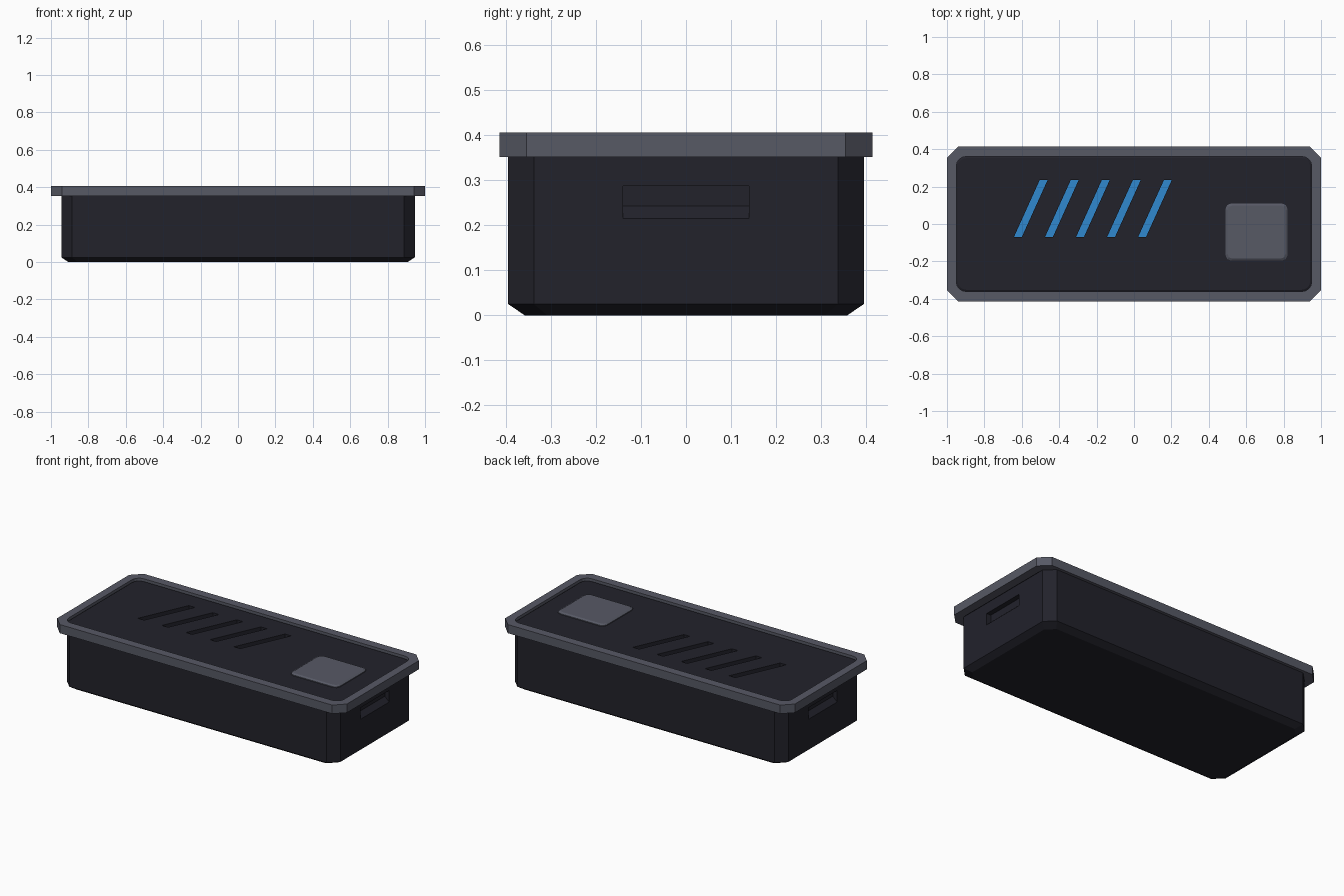
import bpy, bmesh, math
from mathutils import Vector

if "Cube" in bpy.data.objects:
    bpy.data.objects.remove(bpy.data.objects["Cube"])


def material(name, rgb):
    m = bpy.data.materials.new(name)
    m.diffuse_color = (*rgb, 1)
    m.use_nodes = True
    m.node_tree.nodes["Principled BSDF"].inputs["Base Color"].default_value = m.diffuse_color
    return m


DARK = material("charcoal", (0.016, 0.016, 0.024))
GREY = material("slate grey", (0.095, 0.1, 0.13))
BLUE = material("bright blue", (0.03, 0.25, 0.62))


def outline(hx, hy, r, seg=1, cx=0, cy=0):
    """Rectangle with cut (seg=1) or rounded corners."""
    pts = []
    for i, (sx, sy) in enumerate([(1, 1), (-1, 1), (-1, -1), (1, -1)]):
        for k in range(seg + 1):
            a = math.pi / 2 * (i + k / seg)
            pts.append((cx + sx * (hx - r) + r * math.cos(a),
                        cy + sy * (hy - r) + r * math.sin(a)))
    return pts


def loft(name, rings, mat):
    """Solid through stacked rings of (points, z)."""
    bm = bmesh.new()
    loops = [[bm.verts.new((x, y, z)) for x, y in pts] for pts, z in rings]
    n = len(loops[0])
    for a, b in zip(loops, loops[1:]):
        for i in range(n):
            j = (i + 1) % n
            bm.faces.new((a[i], a[j], b[j], b[i]))
    bm.faces.new(loops[0][::-1])
    bm.faces.new(loops[-1])
    bmesh.ops.recalc_face_normals(bm, faces=bm.faces)
    me = bpy.data.meshes.new(name)
    bm.to_mesh(me)
    bm.free()
    me.materials.append(mat)
    ob = bpy.data.objects.new(name, me)
    bpy.context.collection.objects.link(ob)
    return ob


def cut(ob, cutter):
    mod = ob.modifiers.new("cut", 'BOOLEAN')
    mod.operation, mod.solver, mod.object = 'DIFFERENCE', 'EXACT', cutter
    bpy.context.view_layer.objects.active = ob
    bpy.ops.object.modifier_apply(modifier=mod.name)
    bpy.data.objects.remove(cutter)


# Case body with chamfered bottom edge
body = loft("case_body", [(outline(0.908, 0.358, 0.05), 0),
                          (outline(0.945, 0.395, 0.057), 0.025),
                          (outline(0.945, 0.395, 0.057), 0.353)], DARK)

# Hand grips: pockets with a sloping floor on both ends
for s in (1, -1):
    section = [(0.96, 0.2), (0.945, 0.215), (0.915, 0.243), (0.915, 0.287), (0.96, 0.287)]
    grip = loft("grip_cutter", [([(s * x, z) for x, z in section], y) for y in (-0.14, 0.14)], DARK)
    for v in grip.data.vertices:
        v.co = Vector((v.co.x, v.co.z, v.co.y))
    bm = bmesh.new()
    bm.from_mesh(grip.data)
    bmesh.ops.recalc_face_normals(bm, faces=bm.faces)
    bm.to_mesh(grip.data)
    bm.free()
    cut(body, grip)

# Lid rim with rounded opening
rim = loft("lid_rim", [(outline(1, 0.414, 0.06), 0.352), (outline(1, 0.414, 0.06), 0.406)], GREY)
cut(rim, loft("opening_cutter", [(outline(0.95, 0.36, 0.05, 4), z) for z in (0.3, 0.45)], DARK))

# Recessed top panel
panel = loft("top_panel", [(outline(0.95, 0.36, 0.05, 4), 0.352),
                           (outline(0.95, 0.36, 0.05, 4), 0.388),
                           (outline(0.942, 0.352, 0.045, 4), 0.393)], DARK)

# Slanted slots with blue strips at the bottom
for i in range(5):
    x = -0.642 + 0.166 * i
    slot = [(x, -0.07), (x + 0.042, -0.07), (x + 0.18, 0.235), (x + 0.138, 0.235)]
    cut(panel, loft("slot_cutter", [(slot, 0.368), (slot, 0.45)], DARK))
    loft(f"light_strip_{i + 1}", [(slot, 0.366), (slot, 0.37)], BLUE)

# Raised square button
loft("button", [(outline(0.166, 0.153, 0.03, 2, 0.655, -0.043), 0.38),
                (outline(0.166, 0.153, 0.03, 2, 0.655, -0.043), 0.398),
                (outline(0.155, 0.142, 0.025, 2, 0.655, -0.043), 0.405)], GREY)
